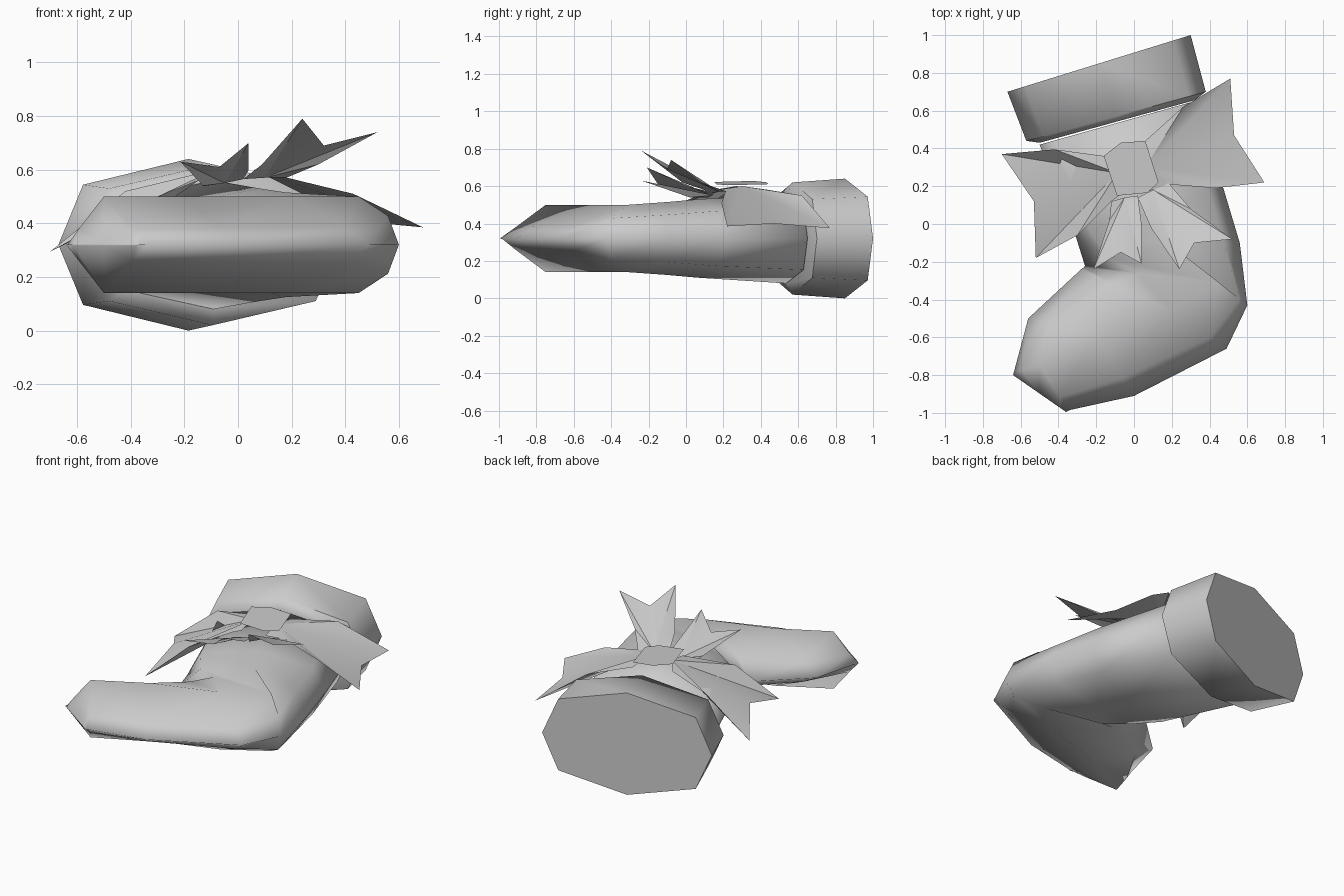
import bpy, math
from mathutils import Vector

cube = bpy.data.objects.get("Cube")
if cube:
    bpy.data.objects.remove(cube)

grey = bpy.data.materials.new("plain_grey")
grey.use_nodes = True
grey.diffuse_color = (0.6, 0.6, 0.6, 1)
grey.node_tree.nodes["Principled BSDF"].inputs["Base Color"].default_value = (0.6, 0.6, 0.6, 1)

MID_Z = 0.32


def add_object(name, verts, faces, smooth_angle):
    mesh = bpy.data.meshes.new(name)
    mesh.from_pydata(verts, [], faces)
    mesh.validate()
    mesh.materials.append(grey)
    obj = bpy.data.objects.new(name, mesh)
    bpy.context.collection.objects.link(obj)
    bpy.ops.object.select_all(action="DESELECT")
    obj.select_set(True)
    bpy.context.view_layer.objects.active = obj
    bpy.ops.object.shade_smooth_by_angle(angle=math.radians(smooth_angle))


def ring(left, right, half_height, crown=None, bend=(0.19, 0.7), left_bend=None):
    """Eight-sided section between two side points, with its ridge at crown.
    A bend is the (inset, rise) of the point between side and crown."""
    a, b = Vector((*left, MID_Z)), Vector((*right, MID_Z))
    c = Vector((*crown, MID_Z)) if crown else (a + b) / 2
    up = Vector((0, 0, half_height))
    inset_a, rise_a = left_bend or bend
    sa, sb = a.lerp(c, inset_a), b.lerp(c, bend[0])
    ua, ub = up * rise_a, up * bend[1]
    return [a, sa + ua, c + up, sb + ub, b, sb - ub, c - up, sa - ua]


def loft(name, rings, smooth_angle):
    """Skin consecutive sections and close both ends."""
    n = len(rings[0])
    verts = [v for r in rings for v in r]
    faces = [(i * n + j, i * n + (j + 1) % n, (i + 1) * n + (j + 1) % n, (i + 1) * n + j)
             for i in range(len(rings) - 1) for j in range(n)]
    faces += [tuple(reversed(range(n))), tuple(range(len(verts) - n, len(verts)))]
    add_object(name, verts, faces, smooth_angle)


def sheet(name, points):
    """Thin cloth piece: a triangle fan from the first point."""
    faces = [(0, i, i + 1) for i in range(1, len(points) - 1)]
    add_object(name, points, faces, 40)


# Sock from the ankle round the heel to the toe; the foot has sharp sides
loft("sock", [
    ring((-0.50, 0.42), (0.32, 0.65), 0.24),
    ring((-0.31, -0.06), (0.47, 0.20), 0.21),
    ring((-0.26, -0.22), (0.56, -0.10), 0.195, (0.18, -0.10), (0.22, 0.65), (0.3, 0.7)),
    ring((-0.265, -0.23), (0.60, -0.43), 0.18, (0.45, -0.31), (0.27, 0.6), (0.4, 0.85)),
    ring((-0.28, -0.24), (0.49, -0.66), 0.18, (0.20, -0.46), (0.3, 0.38), (0.35, 0.6)),
    ring((-0.56, -0.50), (0.0, -0.91), 0.18, (-0.20, -0.59), (0.3, 0.35)),
    ring((-0.636, -0.785), (-0.34, -0.985), 0.18, (-0.50, -0.75), (0.3, 0.32)),
    ring((-0.64, -0.80), (-0.36, -0.995), 0.004),
], 150)

# Wide cuff with a recessed lower rim
loft("cuff", [
    ring((-0.67, 0.70), (0.30, 1.0), 0.32),
    ring((-0.57, 0.44), (0.38, 0.70), 0.30),
    ring((-0.50, 0.43), (0.32, 0.655), 0.24),
], 60)

# Bow loops drooping over both sides
sheet("left_loop", [
    (0.06, 0.30, 0.60), (0.06, 0.44, 0.58), (0.26, 0.62, 0.55), (0.51, 0.77, 0.375),
    (0.53, 0.47, 0.40), (0.69, 0.22, 0.385), (0.43, 0.19, 0.51),
    (0.18, 0.21, 0.57), (0.07, 0.17, 0.58)])
sheet("right_loop", [
    (-0.09, 0.27, 0.60), (-0.08, 0.15, 0.58), (-0.12, 0.12, 0.57), (-0.30, -0.06, 0.50),
    (-0.52, -0.18, 0.30), (-0.53, 0.12, 0.39), (-0.70, 0.37, 0.295),
    (-0.42, 0.395, 0.52), (-0.16, 0.36, 0.58)])

# Ribbon tails lifting away from the sock
sheet("right_tail", [
    (-0.05, 0.14, 0.55), (-0.12, 0.12, 0.54), (-0.13, 0.02, 0.54), (-0.215, -0.24, 0.63),
    (-0.07, -0.15, 0.61), (0.04, -0.21, 0.70), (0.04, 0.0, 0.60), (0.02, 0.15, 0.565)])
sheet("left_tail", [
    (0.10, 0.18, 0.57), (0.02, 0.14, 0.565), (0.09, -0.02, 0.62), (0.24, -0.24, 0.79),
    (0.32, -0.10, 0.69), (0.52, -0.08, 0.74), (0.30, 0.08, 0.62), (0.18, 0.22, 0.57)])

# Flat knot holding the bow together
outline = [(-0.16, 0.36), (-0.07, 0.43), (0.06, 0.44), (0.13, 0.22), (0.07, 0.165), (-0.09, 0.15)]
sheet("knot", [(x, y, 0.615 - 0.08 * x) for x, y in reversed(outline)])
